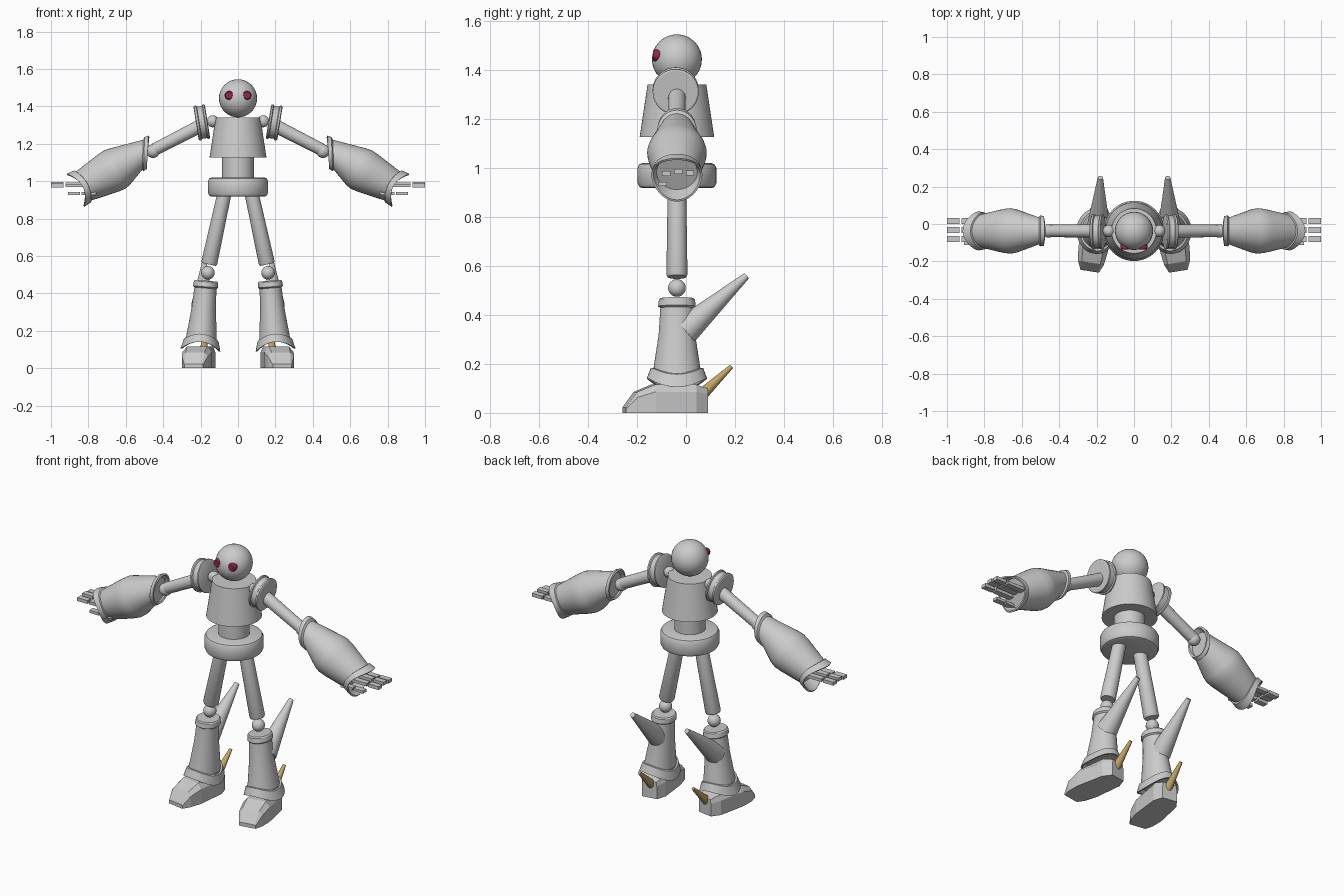
import bpy, bmesh, math
from mathutils import Vector, Matrix

if "Cube" in bpy.data.objects:
    bpy.data.objects.remove(bpy.data.objects["Cube"])

CY = -0.037  # body axis depth


def material(name, col):
    m = bpy.data.materials.new(name)
    m.diffuse_color = (*col, 1)
    m.use_nodes = True
    m.node_tree.nodes["Principled BSDF"].inputs["Base Color"].default_value = m.diffuse_color
    return m


GOLD = material("gold", (0.55, 0.38, 0.13))
RED = material("dark_red", (0.28, 0.02, 0.09))


def finish(name, bm, mirror=False, smooth=True, mat=None):
    bmesh.ops.recalc_face_normals(bm, faces=bm.faces)
    me = bpy.data.meshes.new(name)
    bm.to_mesh(me)
    bm.free()
    ob = bpy.data.objects.new(name, me)
    bpy.context.collection.objects.link(ob)
    if mat:
        me.materials.append(mat)
    if mirror:
        ob.modifiers.new("mirror", "MIRROR").use_axis[0] = True
    if smooth:
        bpy.ops.object.select_all(action="DESELECT")
        ob.select_set(True)
        bpy.context.view_layer.objects.active = ob
        bpy.ops.object.shade_smooth_by_angle(angle=math.radians(30))
    return ob


def turned(name, base, axis, profile, ref=(0, 1, 0), sides=32, vscale=1.0, **kw):
    """Turned part: rings (radius, distance, wave, tilt) along an axis."""
    bm = bmesh.new()
    base, d = Vector(base), Vector(axis).normalized()
    u = Vector(ref)
    u = (u - d * u.dot(d)).normalized()
    v = d.cross(u)
    rings = []
    for r, t, *extra in profile:
        wave, tilt = (extra + [0, 0])[:2]
        ring = []
        for i in range(sides):
            a = 2 * math.pi * i / sides
            s = t + wave * math.cos(2 * a) + tilt * math.cos(a)
            ring.append(bm.verts.new(base + d * s + u * r * math.cos(a) + v * r * vscale * math.sin(a)))
        rings.append(ring)
    for p, q in zip(rings, rings[1:]):
        for i in range(sides):
            j = (i + 1) % sides
            bm.faces.new((p[i], p[j], q[j], q[i]))
    bm.faces.new(rings[0])
    bm.faces.new(rings[-1])
    return finish(name, bm, **kw)


def rod(name, a, b, r1, r2, **kw):
    ax = Vector(b) - Vector(a)
    return turned(name, a, ax, [(r1, 0), (r2, ax.length)], **kw)


def ball(name, c, r, **kw):
    bm = bmesh.new()
    bmesh.ops.create_uvsphere(bm, u_segments=32, v_segments=16, radius=r, matrix=Matrix.Translation(c))
    return finish(name, bm, **kw)


def box(name, lo, hi, **kw):
    lo, hi = Vector(lo), Vector(hi)
    bm = bmesh.new()
    m = Matrix.Translation((lo + hi) / 2) @ Matrix.Diagonal((*(hi - lo), 1))
    bmesh.ops.create_cube(bm, size=1, matrix=m)
    return finish(name, bm, smooth=False, **kw)


# Head and eyes
ball("head", (0, CY, 1.443), 0.102)
turned("eye", (0.048, -0.095, 1.459), (0, -1, 0),
       [(0.024, 0), (0.024, 0.032), (0.019, 0.04)], ref=(0, 0, 1), sides=16, mirror=True, mat=RED)

# Trunk
turned("torso", (0, CY, 0), (0, 0, 1), [(0.152, 1.127), (0.12, 1.34)], sides=48)
turned("waist", (0, CY, 0), (0, 0, 1), [(0.085, 1.0), (0.085, 1.14)])
turned("pelvis", (0, CY, 0), (0, 0, 1),
       [(0.14, 0.917), (0.153, 0.922), (0.161, 0.938), (0.161, 1.0), (0.153, 1.015), (0.14, 1.02)], sides=48)

# Shoulders and upper arms
ball("shoulder_ball", (0.135, CY, 1.32), 0.032, mirror=True)
turned("shoulder_disc", (0.163, CY - 0.005, 1.319), (1, 0, -0.16),
       [(0.085, 0), (0.094, 0.004), (0.094, 0.012), (0.087, 0.016), (0.087, 0.044),
        (0.094, 0.048), (0.094, 0.058), (0.088, 0.062)], sides=40, mirror=True)
rod("upper_arm", (0.18, CY, 1.306), (0.445, CY, 1.17), 0.036, 0.033, mirror=True)
ball("elbow_ball", (0.455, CY, 1.16), 0.036, mirror=True)

# Forearms: tilted collar, barrel body, wavy hollow cuff
turned("forearm", (0.483, CY, 1.155), (0.375, 0, -0.198),
       [(0.062, 0.02, 0, -0.035), (0.066, 0, 0, -0.045), (0.077, 0.0, 0, -0.045),
        (0.079, 0.022, 0, -0.045), (0.07, 0.03, 0, -0.04),
        (0.112, 0.17), (0.117, 0.2), (0.113, 0.24), (0.088, 0.375, 0.012), (0.096, 0.378, 0.014),
        (0.1, 0.415, 0.022), (0.092, 0.415, 0.022), (0.08, 0.37)],
       ref=(0, 0, 1), sides=40, vscale=1.04, mirror=True)

# Fingers and thumb, two blocks each
for i, (y, z) in enumerate([(-0.08, 0.977), (-0.032, 0.985), (0.016, 0.979)]):
    box(f"finger_tip_{i}", (0.932, y - 0.017, z - 0.01), (1.0, y + 0.017, z + 0.01), mirror=True)
    box(f"finger_base_{i}", (0.8, y - 0.017, z - 0.009), (0.922, y + 0.017, z + 0.009), mirror=True)
box("thumb_tip", (0.845, -0.112, 0.926), (0.908, -0.078, 0.942), mirror=True)
box("thumb_base", (0.76, -0.112, 0.926), (0.838, -0.078, 0.942), mirror=True)

# Legs
turned("thigh", (0.065, CY, 0.97), (0.09, 0, -0.414),
       [(0.037, 0), (0.043, 0.415), (0.038, 0.425)], mirror=True)
ball("knee_ball", (0.161, CY, 0.51), 0.036, mirror=True)
turned("shin", (0.171, CY, 0.468), (0.03, 0, -0.373),
       [(0.059, 0), (0.064, 0.006), (0.067, 0.033), (0.059, 0.04), (0.065, 0.15),
        (0.083, 0.3, 0.014), (0.093, 0.302, 0.017), (0.107, 0.35, 0.022),
        (0.098, 0.35, 0.022), (0.085, 0.31)],
       ref=(1, 0, 0), sides=40, vscale=1.15, mirror=True)
rod("shin_spike", (0.19, -0.005, 0.335), (0.18, 0.248, 0.56), 0.06, 0.014, mirror=True)
rod("heel_spike", (0.183, 0.065, 0.075), (0.178, 0.186, 0.19), 0.025, 0.009, mirror=True, mat=GOLD)

# Feet: faceted loft, toes turned outward
bm = bmesh.new()
rings = []
turn = Matrix.Rotation(math.radians(9), 3, "Z")
for y, wb, wt, z in [(0.122, 0.045, 0.04, 0.1), (0.07, 0.072, 0.06, 0.115), (-0.1, 0.08, 0.055, 0.115),
                     (-0.172, 0.07, 0.05, 0.085), (-0.218, 0.05, 0.046, 0.022)]:
    zs = min(0.095, z * 0.75)
    pts = [(-wb, 0), (wb, 0), (wb, zs), (wt, z), (-wt, z), (-wb, zs)]
    rings.append([bm.verts.new(turn @ Vector((x, y, h)) + Vector((0.203, CY, 0))) for x, h in pts])
for p, q in zip(rings, rings[1:]):
    for i in range(6):
        j = (i + 1) % 6
        bm.faces.new((p[i], p[j], q[j], q[i]))
bm.faces.new(rings[0])
bm.faces.new(rings[-1])
finish("foot", bm, mirror=True, smooth=False)
